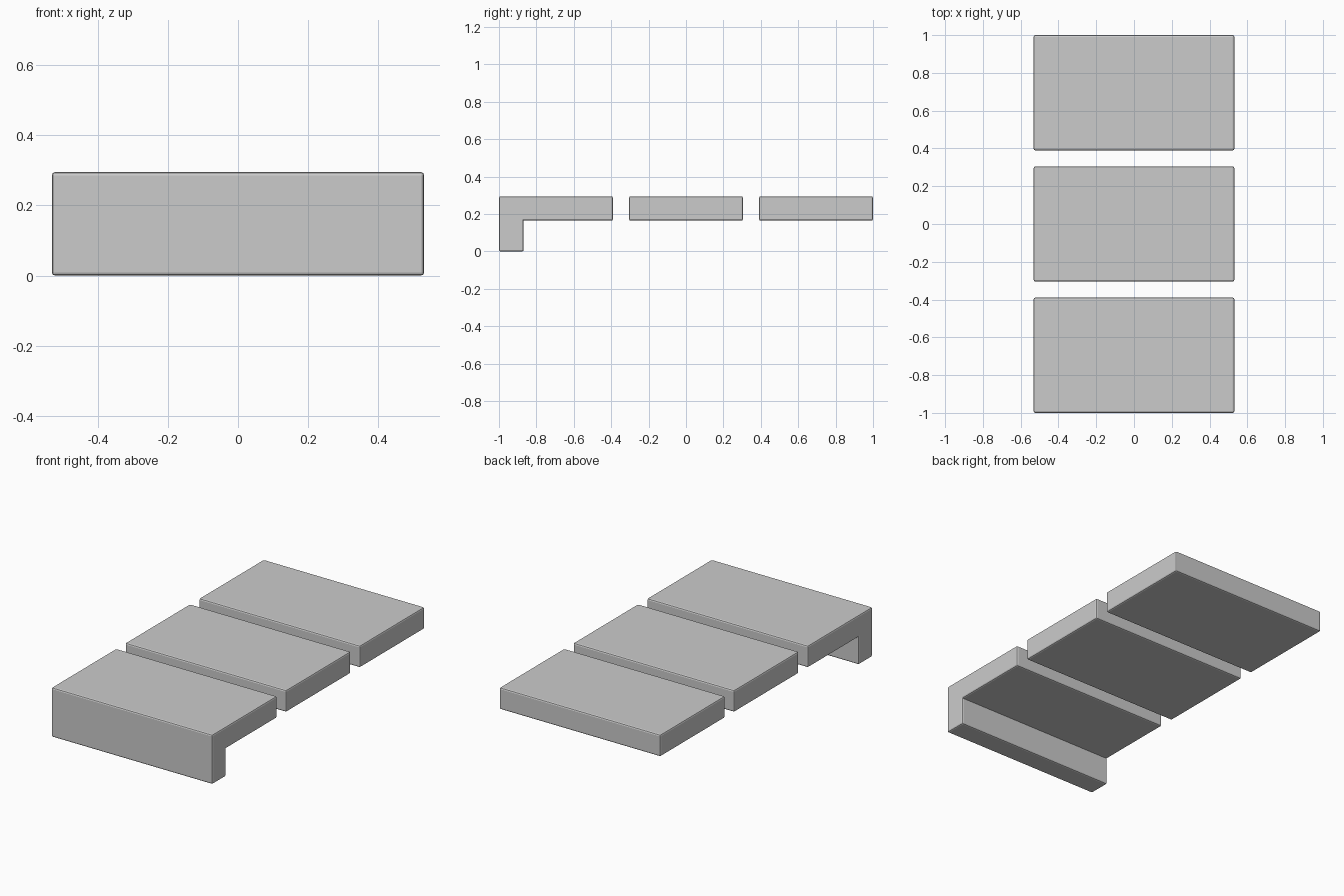
import bpy, bmesh

if "Cube" in bpy.data.objects:
    bpy.data.objects.remove(bpy.data.objects["Cube"])

HALF_W = 0.531
Z0, Z1 = 0.165, 0.295


def extruded(name, profile):
    """Extrude a (y, z) side profile across the width, with softened edges."""
    bm = bmesh.new()
    face = bm.faces.new([bm.verts.new((-HALF_W, y, z)) for y, z in profile])
    new = bmesh.ops.extrude_face_region(bm, geom=[face])["geom"]
    bmesh.ops.translate(bm, vec=(2 * HALF_W, 0, 0),
                        verts=[v for v in new if isinstance(v, bmesh.types.BMVert)])
    bmesh.ops.recalc_face_normals(bm, faces=bm.faces)
    # soften outer edges only, the inner corner stays crisp
    edges = [e for e in bm.edges if e.is_convex]
    bmesh.ops.bevel(bm, geom=edges, offset=0.009, segments=2, profile=0.5,
                    affect='EDGES')
    mesh = bpy.data.meshes.new(name)
    bm.to_mesh(mesh)
    bm.free()
    obj = bpy.data.objects.new(name, mesh)
    bpy.context.collection.objects.link(obj)
    return obj


# Front slab with its downturned lip
extruded("front_slab_with_lip", [(-1, 0), (-0.868, 0), (-0.868, Z0),
                                 (-0.39, Z0), (-0.39, Z1), (-1, Z1)])

# Middle and back slabs
for name, y0, y1 in (("middle_slab", -0.305, 0.305), ("back_slab", 0.39, 1.0)):
    extruded(name, [(y0, Z0), (y1, Z0), (y1, Z1), (y0, Z1)])
